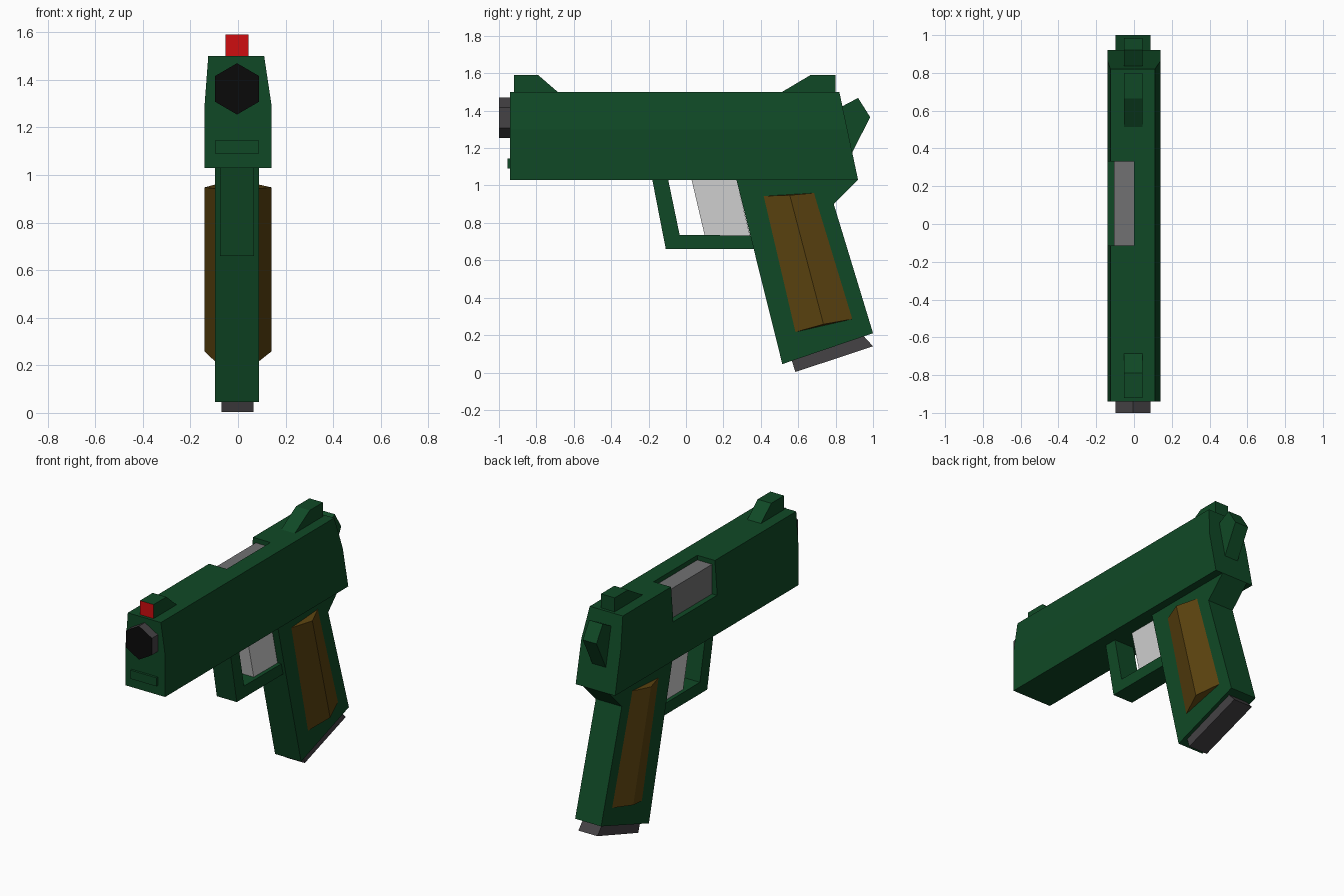
import bpy, bmesh, math

if "Cube" in bpy.data.objects:
    bpy.data.objects.remove(bpy.data.objects["Cube"])


def material(name, rgb):
    m = bpy.data.materials.new(name)
    m.diffuse_color = (*rgb, 1)
    m.use_nodes = True
    m.node_tree.nodes["Principled BSDF"].inputs["Base Color"].default_value = m.diffuse_color
    return m


GREEN = material("dark green", (0.005, 0.066, 0.019))
BROWN = material("wood brown", (0.105, 0.056, 0.005))
DARK = material("dark grey", (0.058, 0.054, 0.058))
STEEL = material("steel grey", (0.165, 0.165, 0.168))
LIGHT = material("light grey", (0.62, 0.62, 0.62))
RED = material("red", (0.62, 0.004, 0.005))
BLACK = material("black", (0.003, 0.003, 0.003))


def loft(name, a, b, mat, front_mat=None):
    """Solid between two matching outlines; front_mat colours faces towards -y."""
    bm = bmesh.new()
    va = [bm.verts.new(p) for p in a]
    vb = [bm.verts.new(p) for p in b]
    bm.faces.new(va)
    bm.faces.new(vb[::-1])
    n = len(a)
    for i in range(n):
        j = (i + 1) % n
        bm.faces.new((va[j], va[i], vb[i], vb[j]))
    bmesh.ops.recalc_face_normals(bm, faces=bm.faces)
    if front_mat:
        for f in bm.faces:
            f.material_index = int(f.normal.y < -0.9)
    me = bpy.data.meshes.new(name)
    bm.to_mesh(me)
    bm.free()
    me.materials.append(mat)
    if front_mat:
        me.materials.append(front_mat)
    ob = bpy.data.objects.new(name, me)
    bpy.context.collection.objects.link(ob)
    return ob


def side_profile(name, pts, x0, x1, mat, front_mat=None):
    """Side outline in (y, z), extruded across x."""
    return loft(name, [(x0, y, z) for y, z in pts],
                [(x1, y, z) for y, z in pts], mat, front_mat)


def box(name, x0, x1, y0, y1, z0, z1, mat):
    return side_profile(name, [(y0, z0), (y1, z0), (y1, z1), (y0, z1)], x0, x1, mat)


# Slide: tapered section with a sloping rear face
section = [(-0.14, 1.03), (0.14, 1.03), (0.14, 1.30), (0.11, 1.50),
           (-0.125, 1.50), (-0.14, 1.30)]
slide = loft("slide", [(x, -0.94, z) for x, z in section],
             [(x, 0.92 - (z - 1.03) * 0.213, z) for x, z in section], GREEN)

# Ejection port cut, with the chamber block inside it
cutter = box("port_cutter", -0.25, 0.0, -0.115, 0.33, 1.28, 1.6, GREEN)
mod = slide.modifiers.new("port", 'BOOLEAN')
mod.operation = 'DIFFERENCE'
mod.solver = 'EXACT'
mod.object = cutter
bpy.context.view_layer.objects.active = slide
bpy.ops.object.modifier_apply(modifier=mod.name)
bpy.data.objects.remove(cutter)
box("chamber_block", -0.105, 0.0, -0.115, 0.33, 1.275, 1.47, STEEL)

# Six-sided muzzle with a black front
hexagon = [(-0.004 + 0.107 * math.sin(math.radians(60 * i)),
            1.362 + 0.108 * math.cos(math.radians(60 * i))) for i in range(6)]
loft("muzzle", [(x, -1.0, z) for x, z in hexagon],
     [(x, -0.93, z) for x, z in hexagon], DARK, BLACK)
box("recoil_plug", -0.097, 0.088, -0.955, -0.93, 1.09, 1.145, GREEN)

# Sights
side_profile("front_sight", [(-0.92, 1.495), (-0.92, 1.59), (-0.79, 1.59), (-0.68, 1.495)],
             -0.053, 0.044, GREEN, RED)
side_profile("rear_sight", [(0.505, 1.495), (0.665, 1.59), (0.80, 1.59), (0.80, 1.495)],
             -0.053, 0.044, GREEN)

# Hammer
side_profile("hammer", [(0.82, 1.415), (0.92, 1.468), (0.985, 1.365), (0.885, 1.17)],
             -0.053, 0.044, GREEN)

# Grip frame and magazine base
side_profile("grip_frame", [(0.27, 1.03), (0.92, 1.03), (0.79, 0.90), (1.0, 0.21), (0.515, 0.045)],
             -0.097, 0.088, GREEN)
side_profile("magazine_base", [(0.565, 0.065), (0.585, 0.003), (1.0, 0.14), (0.95, 0.195)],
             -0.07, 0.065, DARK)

# Trigger guard and trigger
side_profile("trigger_guard", [(-0.18, 1.03), (-0.108, 0.66), (0.362, 0.66), (0.344, 0.733),
                               (-0.034, 0.735), (-0.095, 1.03)],
             -0.075, 0.067, GREEN)
side_profile("trigger", [(0.03, 1.03), (0.10, 0.733), (0.342, 0.733), (0.27, 1.03)],
             -0.05, 0.042, LIGHT)

# Ridged grip panels, one per side
for side, base in (("left", -0.095), ("right", 0.086)):
    ridge = math.copysign(0.14, base)
    top = [(base, 0.41, 0.943), (ridge, 0.555, 0.948), (base, 0.69, 0.96)]
    bottom = [(base, 0.58, 0.215), (ridge, 0.735, 0.258), (base, 0.895, 0.287)]
    loft(side + "_grip_panel", top, bottom, BROWN)
